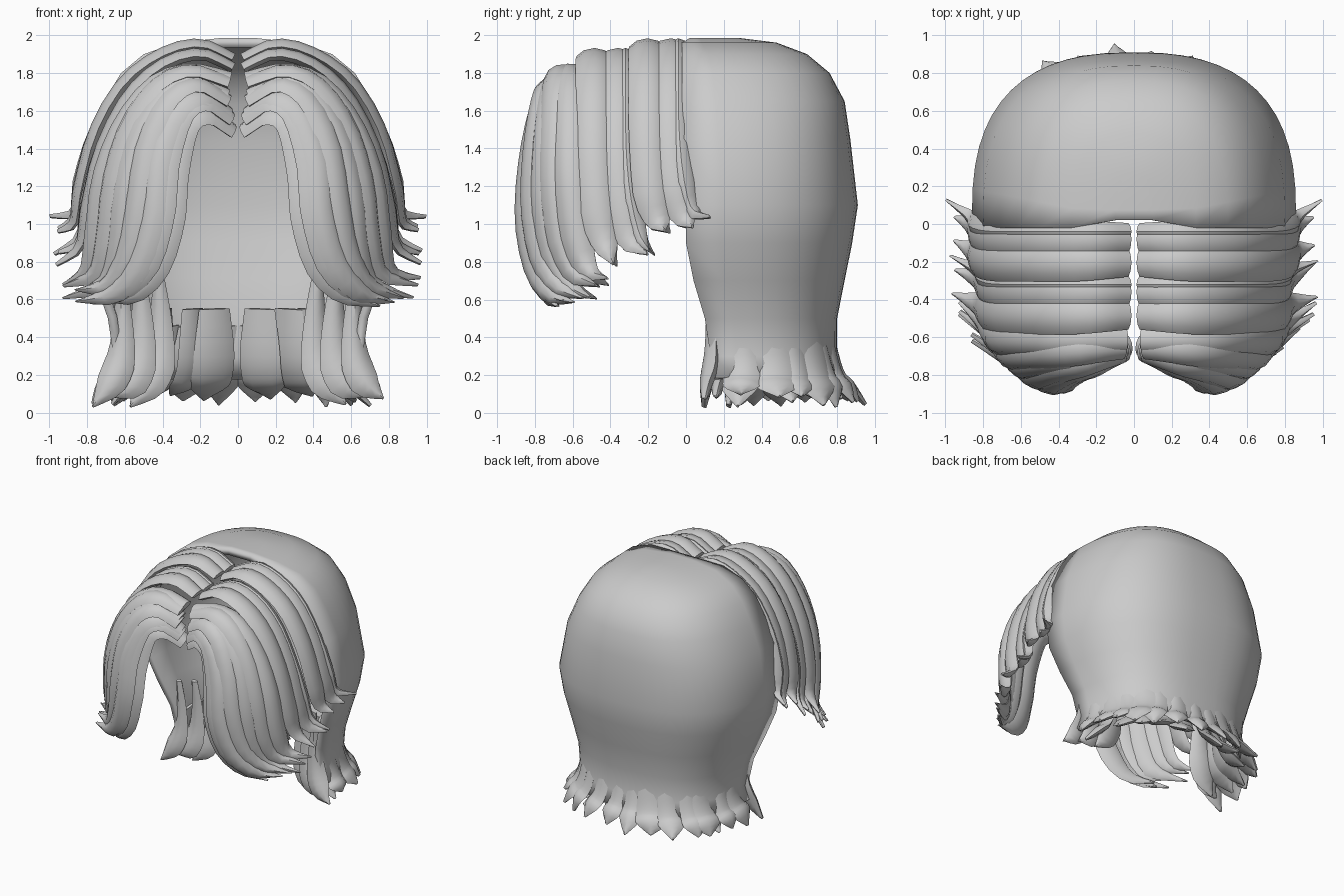
import bpy, bmesh, math, random
from mathutils import Vector

if "Cube" in bpy.data.objects:
    bpy.data.objects.remove(bpy.data.objects["Cube"])

random.seed(4)


def finish(bm, name, angle=40):
    bmesh.ops.recalc_face_normals(bm, faces=bm.faces)
    me = bpy.data.meshes.new(name)
    bm.to_mesh(me)
    bm.free()
    ob = bpy.data.objects.new(name, me)
    bpy.context.collection.objects.link(ob)
    bpy.ops.object.select_all(action='DESELECT')
    ob.select_set(True)
    bpy.context.view_layer.objects.active = ob
    bpy.ops.object.shade_smooth_by_angle(angle=math.radians(angle))
    return ob


def resample(pts, n):
    """Catmull-Rom through the control points."""
    p = [pts[0] * 2 - pts[1]] + pts + [pts[-1] * 2 - pts[-2]]
    out = []
    for i in range(n + 1):
        f = i / n * (len(pts) - 1)
        k = min(int(f), len(pts) - 2)
        t = f - k
        a, b, c, d = p[k:k + 4]
        out.append(0.5 * (2 * b + (c - a) * t + (2 * a - 5 * b + 4 * c - d) * t * t
                          + (3 * b - a - 3 * c + d) * t ** 3))
    return out


def add_lock(bm, pts, width, thick, normal_at, freeze=0.65, root=0.75, n=18):
    """Sweep a lens-shaped section along pts, tapering to a point at the end."""
    path = resample(pts, n)
    section = [(-1, 0), (-.6, .7), (0, 1), (.6, .7), (1, 0), (.5, -.5), (-.5, -.5)]
    rings, w = [], None
    for i, p in enumerate(path):
        t = i / n
        tan = (path[min(i + 1, n)] - path[max(i - 1, 0)]).normalized()
        if w is None or t < freeze:
            w = tan.cross(normal_at(p)).normalized()
        else:
            w = (w - tan * w.dot(tan)).normalized()
        nor = w.cross(tan)
        s = min(1, root + t * 1.2) * (1 if t < .72 else max(.06, 1 - ((t - .72) / .28) ** 1.5))
        rings.append([bm.verts.new(p + w * (a * width / 2 * s) + nor * (b * thick / 2 * (.3 + .7 * s)))
                      for a, b in section])
    m = len(section)
    for r, q in zip(rings, rings[1:]):
        for j in range(m):
            bm.faces.new((r[j], r[(j + 1) % m], q[(j + 1) % m], q[j]))
    bm.faces.new(rings[0])
    bm.faces.new(rings[-1])


def guide(xz, ys):
    """Front-view outline plus start, middle and end depth."""
    out = []
    for i, (x, z) in enumerate(xz):
        t = i / (len(xz) - 1)
        y = ys[0] + (ys[1] - ys[0]) * t * 2 if t < .5 else ys[1] + (ys[2] - ys[1]) * (2 * t - 1) ** 2
        out.append(Vector((x, y, z)))
    return out


def hub(y):
    return lambda p: (p - Vector((0.25, y, min(p.z, 1.25)))).normalized()


def mirrored(p):
    return Vector((-p.x, p.y, p.z))


def both_sides(name, locks):
    for side, label in ((1, "left"), (-1, "right")):
        bm = bmesh.new()
        for pts, width, thick, hy in locks:
            q = [p.copy() for p in pts]
            q[-1] += Vector([random.uniform(-.03, .03) for _ in range(3)])
            f = hub(hy)
            if side < 0:
                q = [mirrored(p) for p in q]
                add_lock(bm, q, width, thick, lambda p: mirrored(f(mirrored(p))))
            else:
                add_lock(bm, q, width, thick, f)
        finish(bm, name + "_" + label)


# Side bands: each two broad locks plus a small flicked one at the lower rear
rear = [(.03, 1.87), (.2, 1.94), (.4, 1.89), (.6, 1.74), (.75, 1.48), (.83, 1.2), (.86, 1.03), (.97, .99)]
middle = [(.03, 1.82), (.2, 1.89), (.4, 1.83), (.58, 1.66), (.72, 1.38), (.79, 1.1), (.83, .9), (.95, .82)]
for name, xz, y0 in (("rear_band", rear, -.14), ("middle_band", middle, -.42)):
    locks = []
    for off, width, dz in ((-.065, .2, -.02), (.06, .2, 0), (.1, .12, .03)):
        pts = guide(xz, (y0 + off, y0 + off, y0 + off * 1.2 + .13))
        pts = [p + Vector((0, 0, dz if i > 4 else 0)) for i, p in enumerate(pts)]
        locks.append((pts, width, .09, y0 + off))
    both_sides(name, locks)

# Front lobes: locks blended between four guides
guides = [
    guide([(.04, 1.77), (.25, 1.81), (.45, 1.74), (.62, 1.53), (.73, 1.25), (.77, .95), (.81, .75), (.94, .69)],
          (-.62, -.62, -.42)),
    guide([(.06, 1.68), (.25, 1.76), (.42, 1.67), (.55, 1.45), (.62, 1.15), (.65, .86), (.72, .68), (.92, .63)],
          (-.66, -.76, -.5)),
    guide([(.05, 1.58), (.19, 1.67), (.33, 1.6), (.43, 1.35), (.46, 1.05), (.53, .79), (.66, .63), (.85, .6)],
          (-.67, -.86, -.6)),
    guide([(.03, 1.49), (.16, 1.57), (.28, 1.52), (.34, 1.27), (.36, 1.02), (.43, .79), (.56, .63), (.72, .57)],
          (-.65, -.82, -.66)),
]
locks = []
for k in range(7):
    a, b = guides[k // 2], guides[min(k // 2 + 1, 3)]
    f = (k % 2) / 2
    locks.append(([p.lerp(q, f) + Vector((0, -.015 * (k % 2), .02 * (k % 2))) for p, q in zip(a, b)],
                  .17, .09, -.5))
both_sides("front_lobe", locks)

# Back shell rows: height, half width, front edge y, back y
rows = [(1.985, .1, .02, .28), (1.96, .33, -.02, .48), (1.9, .5, -.02, .64), (1.8, .62, -.02, .76),
        (1.65, .71, -.02, .84), (1.45, .8, -.01, .87), (1.1, .86, 0, .91), (.9, .83, 0, .88),
        (.7, .76, .04, .84), (.5, .69, .1, .8), (.3, .66, .13, .8), (.19, .69, .13, .83)]


def shell_point(row, th):
    z, w, yf, yb = row
    c, s = math.cos(th), math.sin(th)
    return Vector((w * math.copysign(abs(c) ** .8, c), yf + (yb - yf) * max(s, 0) ** .72, z))


bm = bmesh.new()
N = 28
grid = [[bm.verts.new(shell_point(r, math.pi * j / N)) for j in range(N + 1)] for r in rows]
bm.faces.new(grid[0])
for r, q in zip(grid, grid[1:]):
    for j in range(N):
        bm.faces.new((r[j], r[j + 1], q[j + 1], q[j]))
shell = finish(bm, "back_shell")
sol = shell.modifiers.new("thickness", 'SOLIDIFY')
sol.thickness = .05
sol.offset = -1


# Flared tips round the neck: outer ring and shorter inner ring
def tip_ring(name, count, inset, width, top):
    bm = bmesh.new()
    for j in range(count):
        th = math.pi * (j + .5 + random.uniform(-.2, .2)) / count
        a, b, c = (shell_point(rows[i], th) for i in (9, 10, 11))
        out = Vector((a.x * .9, a.y - .3, 0)).normalized()
        a.z = top
        a, b, c = (p - out * inset for p in (a, b, c))
        pts = [a - out * .06, b - out * .03, c - out * .02, c + out * .03 + Vector((0, 0, -.05)),
               Vector((c.x, c.y, random.uniform(.03, .1))) + out * random.uniform(.06, .15)]
        add_lock(bm, pts, width * random.uniform(.8, 1.15), .08, lambda p, o=out: o, freeze=2, n=12)
    finish(bm, name)


tip_ring("neck_tips_outer", 14, 0, .22, .46)
tip_ring("neck_tips_inner", 10, .13, .22, .55)

# Front-facing locks at the sides of the neck
for s, label in ((1, "left"), (-1, "right")):
    bm = bmesh.new()
    for x, y, w in ((.62, .12, .17), (.52, .18, .2), (.42, .25, .2)):
        pts = [Vector((s * x, y, .72)), Vector((s * (x - .01), y + .02, .5)), Vector((s * x, y + .02, .3)),
               Vector((s * (x + .05), y, .16)), Vector((s * (x + .15), y - .02, random.uniform(.03, .09)))]
        add_lock(bm, pts, w, .1, lambda p: Vector((s * .25, -1, 0)).normalized(), freeze=2, root=.3, n=12)
    finish(bm, "neck_side_" + label)
